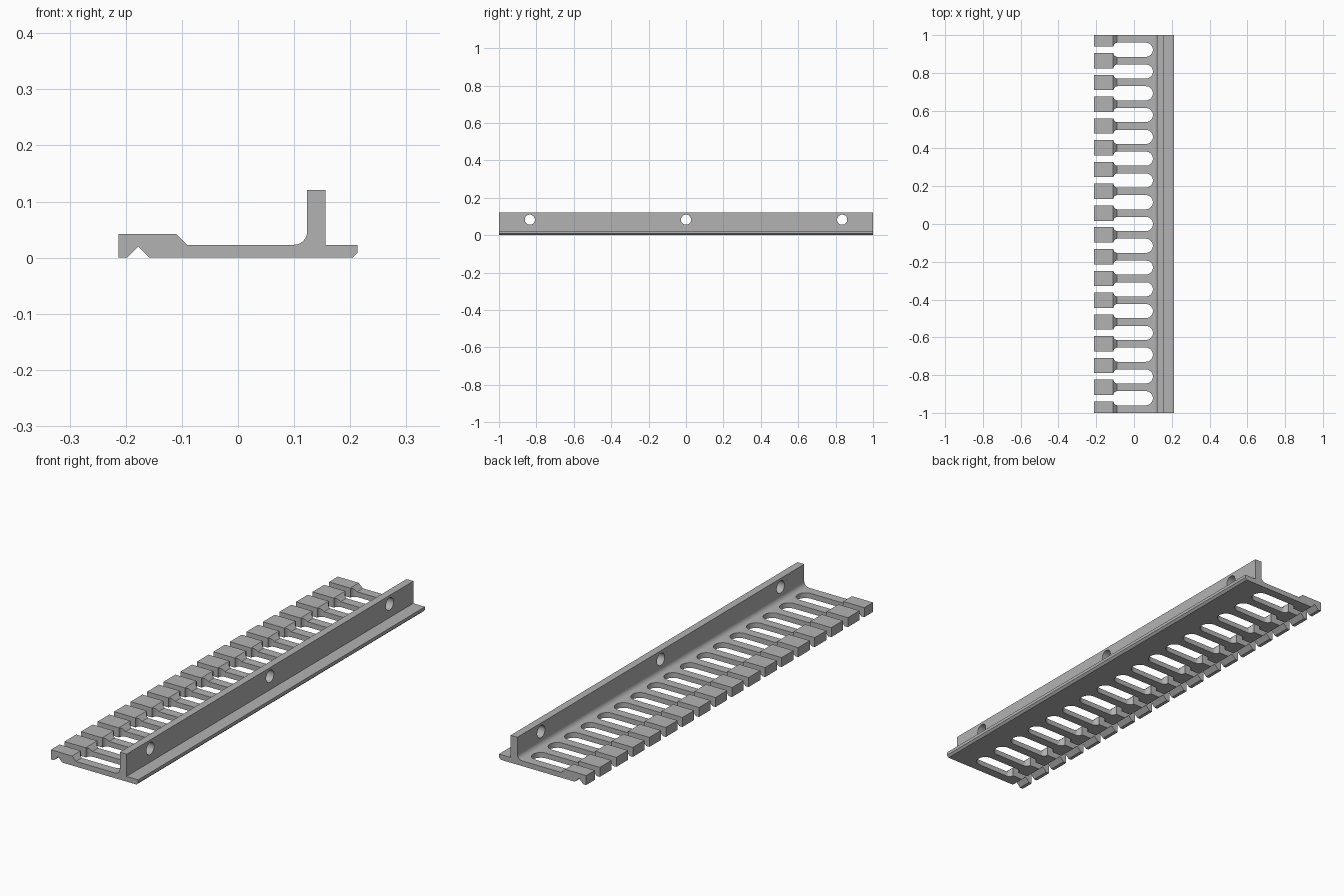
import bpy, bmesh
from math import sin, cos, pi, radians
from mathutils import Vector

if "Cube" in bpy.data.objects:
    bpy.data.objects.remove(bpy.data.objects["Cube"])

LENGTH = 2.0
SLOTS, PITCH = 17, 0.1153
SLOT_HALF, GAP_HALF = 0.0375, 0.017


def arc(cx, cy, r, start, end, steps):
    """Points on an arc, angles in degrees."""
    angles = [radians(start + (end - start) * i / steps) for i in range(steps + 1)]
    return [(cx + r * cos(a), cy + r * sin(a)) for a in angles]


def extrude(bm, points, direction):
    """Solid prism from a closed 3D outline."""
    face = bm.faces.new([bm.verts.new(p) for p in points])
    moved = bmesh.ops.extrude_face_region(bm, geom=[face])["geom"]
    verts = [g for g in moved if isinstance(g, bmesh.types.BMVert)]
    bmesh.ops.translate(bm, verts=verts, vec=Vector(direction))


def make_object(name, bm):
    bmesh.ops.recalc_face_normals(bm, faces=bm.faces)
    mesh = bpy.data.meshes.new(name)
    bm.to_mesh(mesh)
    bm.free()
    obj = bpy.data.objects.new(name, mesh)
    bpy.context.collection.objects.link(obj)
    return obj


# Rail: constant cross-section with lip, upright flange and notched heads
section = [(-0.213, 0), (-0.198, 0), (-0.178, 0.02), (-0.158, 0),
           (0.204, 0), (0.213, 0.009), (0.213, 0.023), (0.156, 0.023),
           (0.156, 0.121), (0.123, 0.121)]
section += arc(0.1, 0.046, 0.023, 0, -90, 8)
section += [(-0.091, 0.023), (-0.11, 0.042), (-0.213, 0.042)]
bm = bmesh.new()
extrude(bm, [(x, -LENGTH / 2, z) for x, z in section], (0, LENGTH, 0))
rail = make_object("slotted_rail", bm)

# Slot outline: narrow mouth, rounded shoulders, semicircular inner end
corner = SLOT_HALF - GAP_HALF
upper = [(-0.3, GAP_HALF)] + arc(-0.088, GAP_HALF, corner, 180, 90, 5)
tip = arc(0.1 - SLOT_HALF, 0, SLOT_HALF, 90, -90, 16)
outline = upper + tip + [(x, -y) for x, y in reversed(upper)]
bm = bmesh.new()
for i in range(SLOTS):
    y0 = (i - (SLOTS - 1) / 2) * PITCH
    extrude(bm, [(x, y + y0, -0.1) for x, y in outline], (0, 0, 0.3))

# Mounting holes through the flange
for y0 in (-0.835, 0, 0.835):
    ring = arc(y0, 0.083, 0.027, 0, 360, 32)[:-1]
    extrude(bm, [(0.115, y, z) for y, z in ring], (0.05, 0, 0))
cutter = make_object("slot_and_hole_cutter", bm)
cutter.hide_render = True

# Cut the rail, then drop the helper
cut = rail.modifiers.new("cut_openings", "BOOLEAN")
cut.operation, cut.solver, cut.object = "DIFFERENCE", "EXACT", cutter
bpy.ops.object.select_all(action="DESELECT")
bpy.context.view_layer.objects.active = rail
rail.select_set(True)
bpy.ops.object.modifier_apply(modifier=cut.name)
bpy.data.objects.remove(cutter)

# Single plain grey finish
grey = bpy.data.materials.new("plain_grey")
grey.use_nodes = True
grey.diffuse_color = (0.45, 0.45, 0.45, 1)
grey.node_tree.nodes["Principled BSDF"].inputs["Base Color"].default_value = grey.diffuse_color
rail.data.materials.clear()
rail.data.materials.append(grey)
bpy.ops.object.shade_smooth_by_angle(angle=radians(30))
